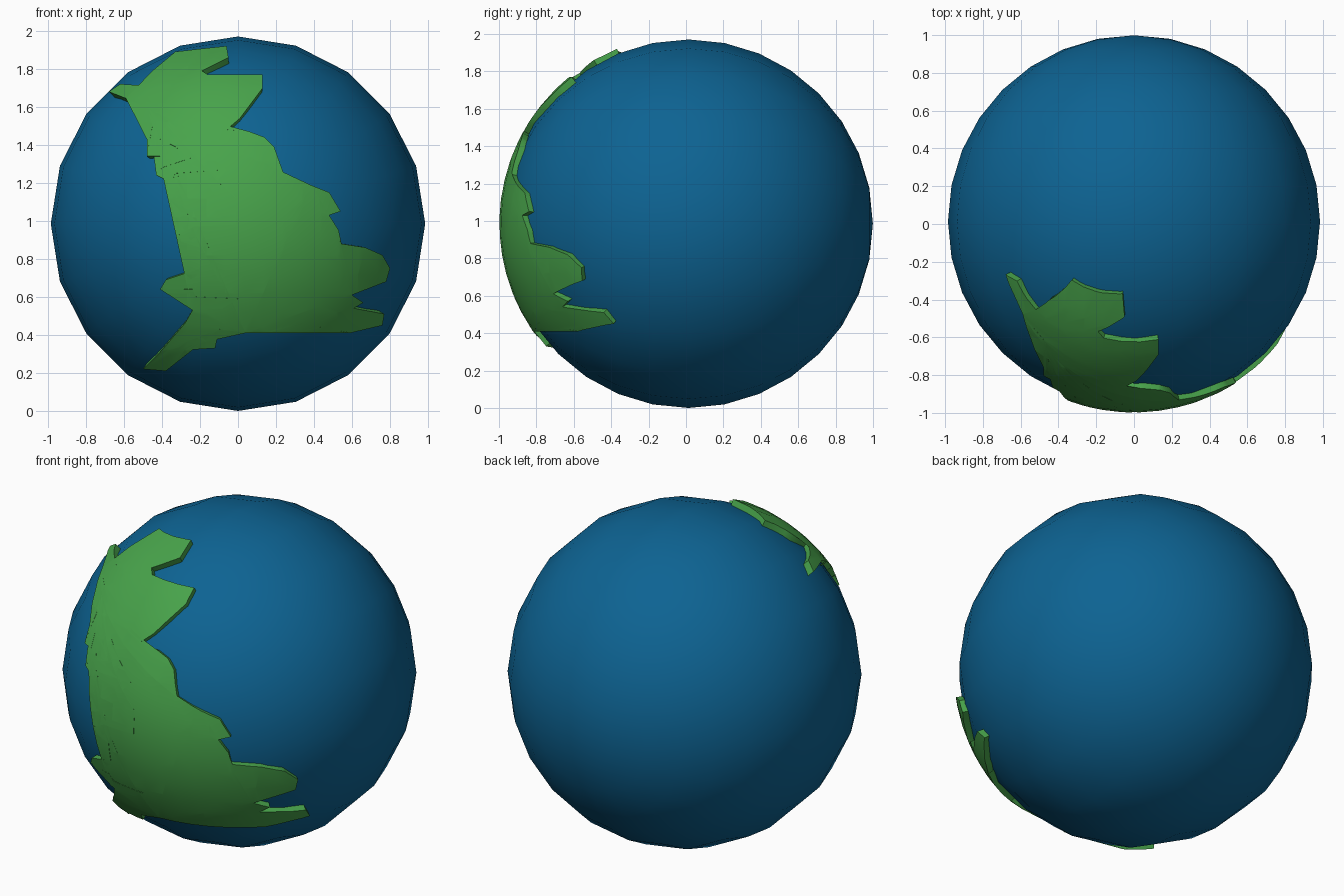
import bpy, bmesh, math
from mathutils import Vector, Matrix

if "Cube" in bpy.data.objects:
    bpy.data.objects.remove(bpy.data.objects["Cube"])

CENTRE = Vector((0, 0.014, 0.985))
R_SEA, R_LAND, R_INNER = 0.985, 1.012, 0.965


def finish(name, bm, colour, angle):
    mesh = bpy.data.meshes.new(name)
    bm.to_mesh(mesh)
    bm.free()
    ob = bpy.data.objects.new(name, mesh)
    bpy.context.collection.objects.link(ob)
    ob.location = CENTRE
    mat = bpy.data.materials.new(name + "_colour")
    mat.diffuse_color = (*colour, 1)
    mat.use_nodes = True
    mat.node_tree.nodes["Principled BSDF"].inputs["Base Color"].default_value = mat.diffuse_color
    mesh.materials.append(mat)
    bpy.ops.object.select_all(action='DESELECT')
    ob.select_set(True)
    bpy.context.view_layer.objects.active = ob
    bpy.ops.object.shade_smooth_by_angle(angle=math.radians(angle))
    return ob


# Ocean ball: poles point front and back, 20-sided seen from the front
bm = bmesh.new()
bmesh.ops.create_uvsphere(bm, u_segments=20, v_segments=16, radius=R_SEA)
bmesh.ops.rotate(bm, verts=bm.verts, matrix=Matrix.Rotation(math.pi / 2, 3, 'X'))
finish("ocean", bm, (0.004, 0.125, 0.29), 40)

# Coastline as seen from the front (x, z), clockwise from the north-east tip
coast = [
    (-.06, 1.92), (-.05, 1.86), (-.19, 1.79), (-.16, 1.77), (.13, 1.77), (.13, 1.70),
    (.01, 1.54), (-.06, 1.48), (.06, 1.47), (.14, 1.44), (.19, 1.39), (.24, 1.25),
    (.38, 1.19), (.48, 1.15), (.54, 1.05), (.48, 1.03), (.53, .95), (.54, .88),
    (.67, .86), (.76, .82), (.80, .75), (.78, .68), (.60, .61), (.66, .57),
    (.61, .54), (.77, .51), (.76, .45), (.59, .41), (.33, .46), (.17, .415),
    (.04, .41), (-.10, .43), (-.12, .33), (-.28, .32), (-.38, .21), (-.50, .22),
    (-.41, .31), (-.28, .46), (-.24, .53), (-.08, .54), (0, .59), (-.22, .60),
    (-.24, .64), (-.41, .64), (-.38, .69), (-.20, .75), (-.20, .86), (-.30, .89),
    (-.31, .93), (-.23, .97), (-.01, .98), (-.01, 1.12), (-.11, 1.21), (-.06, 1.27),
    (-.33, 1.25), (-.35, 1.20), (-.43, 1.24), (-.40, 1.28), (-.25, 1.33), (-.33, 1.39),
    (-.41, 1.43), (-.41, 1.34), (-.48, 1.34), (-.45, 1.50), (-.48, 1.62), (-.59, 1.645),
    (-.68, 1.68), (-.62, 1.72), (-.47, 1.71), (-.45, 1.79), (-.33, 1.89), (-.20, 1.905),
]

# Land: fill the outline, cut it into a grid, wrap it on the ball, thicken inward
bm = bmesh.new()
bm.faces.new([bm.verts.new((x, 0, z - CENTRE.z)) for x, z in coast])
bmesh.ops.triangulate(bm, faces=bm.faces[:])
for axis in (Vector((1, 0, 0)), Vector((0, 0, 1))):
    for i in range(-9, 10):
        bmesh.ops.bisect_plane(bm, geom=bm.verts[:] + bm.edges[:] + bm.faces[:],
                               plane_co=axis * (i * 0.1 + 0.033), plane_no=axis, dist=1e-5)
bmesh.ops.remove_doubles(bm, verts=bm.verts, dist=0.0005)
for v in bm.verts:
    v.co.y = -math.sqrt(max(0.01, R_LAND ** 2 - v.co.x ** 2 - v.co.z ** 2))
inner = bmesh.ops.extrude_face_region(bm, geom=bm.faces[:], use_keep_orig=True)
for v in inner["geom"]:
    if isinstance(v, bmesh.types.BMVert):
        v.co *= R_INNER / R_LAND
bmesh.ops.recalc_face_normals(bm, faces=bm.faces[:])
finish("land", bm, (0.065, 0.37, 0.07), 40)
